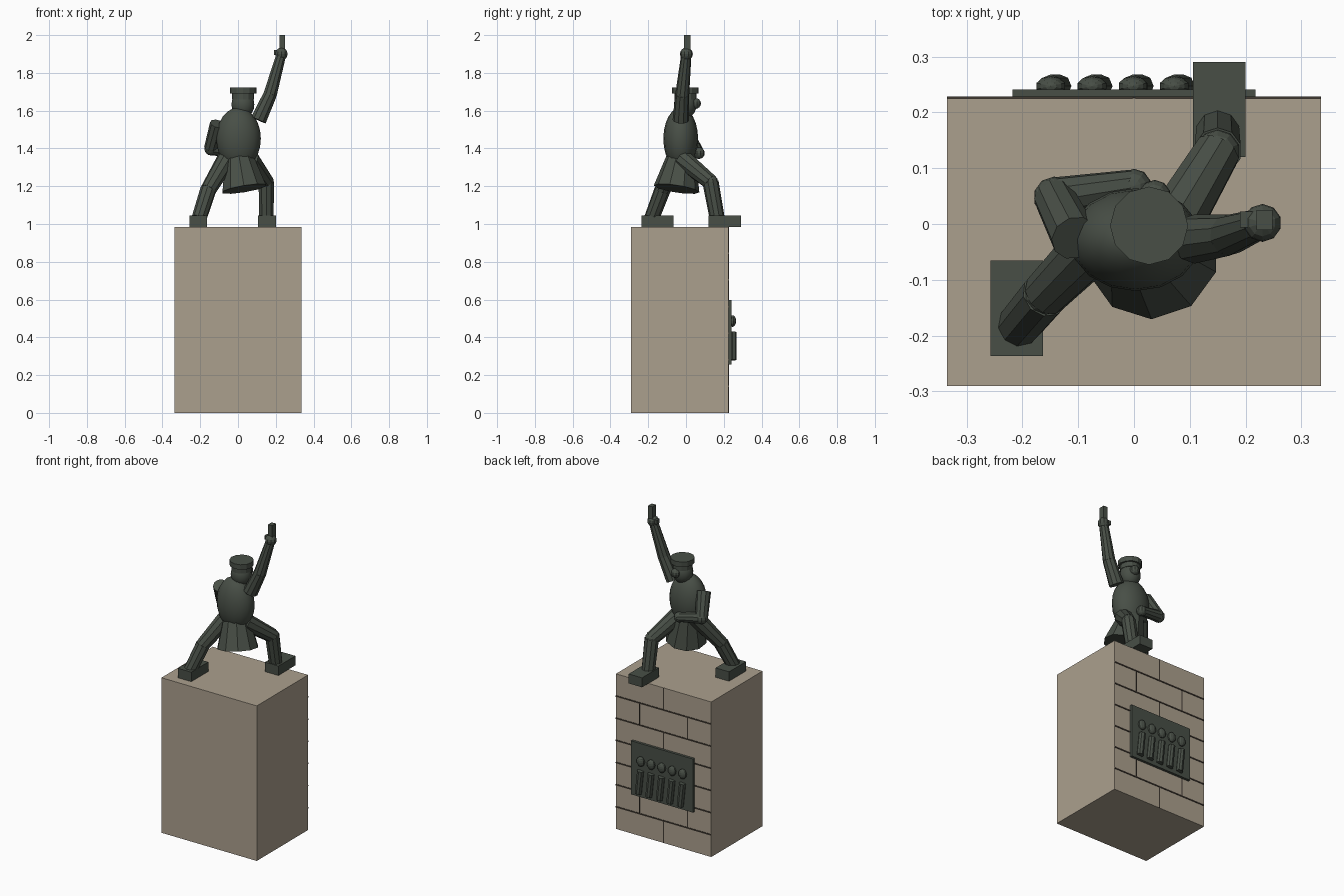
import bpy, math
from mathutils import Vector

if "Cube" in bpy.data.objects:
    bpy.data.objects.remove(bpy.data.objects["Cube"])


def material(name, rgb):
    m = bpy.data.materials.new(name)
    m.diffuse_color = (*rgb, 1)
    m.use_nodes = True
    m.node_tree.nodes["Principled BSDF"].inputs["Base Color"].default_value = m.diffuse_color
    return m


STONE = material("stone", (0.41, 0.35, 0.27))
BRONZE = material("bronze", (0.065, 0.078, 0.062))
JOINT = material("dark_joint", (0.05, 0.04, 0.03))


def finish(name, mat):
    ob = bpy.context.object
    ob.name = name
    ob.data.materials.append(mat)
    return ob


def box(name, x, y, z, mat=BRONZE):
    """Box from (min, max) ranges."""
    r = (x, y, z)
    bpy.ops.mesh.primitive_cube_add(size=1, location=[(a + b) / 2 for a, b in r])
    ob = finish(name, mat)
    ob.scale = [b - a for a, b in r]
    return ob


def ball(name, loc, radii, seg=12, rings=8, smooth=False):
    bpy.ops.mesh.primitive_uv_sphere_add(segments=seg, ring_count=rings, radius=1, location=loc)
    ob = finish(name, BRONZE)
    ob.scale = radii if isinstance(radii, tuple) else (radii,) * 3
    if smooth:
        bpy.ops.object.shade_smooth()
    return ob


def limb(name, a, b, r1, r2, sides=10):
    """Tapered cylinder from point a (radius r1) to point b (radius r2)."""
    a, b = Vector(a), Vector(b)
    bpy.ops.mesh.primitive_cone_add(vertices=sides, radius1=r1, radius2=r2,
                                    depth=(b - a).length, location=(a + b) / 2)
    ob = finish(name, BRONZE)
    ob.rotation_mode = 'QUATERNION'
    ob.rotation_quaternion = Vector((0, 0, 1)).rotation_difference(b - a)
    return ob


# Pedestal with masonry joints on the plaque side
TOP, BACK, HALF = 0.985, 0.225, 0.335
box("pedestal", (-HALF, HALF), (-0.29, BACK), (0, TOP), STONE)
row = TOP / 7
for i in range(7):
    if i:
        box(f"course_joint_{i}", (-HALF, HALF), (BACK - 0.004, BACK + 0.003),
            (i * row - 0.004, i * row + 0.004), JOINT)
    for x in ([0] if i % 2 == 0 else [-0.17, 0.17]):
        box(f"upright_joint_{i}", (x - 0.003, x + 0.003), (BACK - 0.004, BACK + 0.002),
            (i * row, (i + 1) * row), JOINT)

# Relief plaque with five leaning figures
box("plaque", (-0.218, 0.218), (BACK - 0.004, 0.241), (0.257, 0.597))
for i in range(5):
    x = -0.149 + i * 0.0737
    ball(f"relief_head_{i}", (x, 0.247, 0.486), (0.027, 0.018, 0.031), 10, 8)
    limb(f"relief_body_{i}", (x + 0.016, 0.247, 0.28), (x, 0.247, 0.428), 0.021, 0.021, 8)

# Feet
box("front_foot", (0.106, 0.2), (0.12, 0.29), (TOP, 1.045))
box("rear_foot", (-0.257, -0.163), (-0.236, -0.065), (TOP, 1.045))

# Legs
for side, hip, knee, ankle in (
        ("front", (0.06, -0.02, 1.345), (0.15, 0.13, 1.222), (0.15, 0.165, 1.03)),
        ("rear", (-0.05, -0.015, 1.36), (-0.158, -0.125, 1.18), (-0.206, -0.182, 1.03))):
    limb(side + "_thigh", hip, knee, 0.053, 0.042)
    ball(side + "_knee", knee, 0.04, 10, 8)
    limb(side + "_shin", knee, ankle, 0.043, 0.04)

# Coat
limb("coat_skirt", (0.033, -0.05, 1.186), (0.0, -0.02, 1.385), 0.122, 0.07)
ball("torso", (0.003, -0.028, 1.452), (0.118, 0.092, 0.165), 16, 12, True)

# Head and cap
limb("neck", (0.015, -0.015, 1.55), (0.025, -0.005, 1.62), 0.042, 0.042)
ball("head", (0.026, -0.004, 1.632), (0.062, 0.06, 0.072), 14, 10, True)
ball("face", (0.037, 0.05, 1.638), 0.029, 10, 8)
limb("cap_band", (0.027, -0.003, 1.66), (0.027, -0.003, 1.695), 0.059, 0.059, 12)
limb("cap_top", (0.027, -0.003, 1.69), (0.027, -0.003, 1.722), 0.07, 0.07, 12)

# Raised arm
elbow = (0.17, -0.02, 1.685)
hand = (0.23, 0.002, 1.9)
limb("raised_upper_arm", (0.108, -0.027, 1.55), elbow, 0.044, 0.037)
ball("raised_elbow", elbow, 0.035, 10, 8)
limb("raised_forearm", elbow, hand, 0.037, 0.027)
ball("raised_hand", hand, 0.034, 10, 8)
box("pistol_barrel", (0.219, 0.248), (-0.011, 0.025), (1.9, 2.0))
box("pistol_grip", (0.19, 0.225), (-0.006, 0.022), (1.895, 1.92))

# Bent arm across the waist
elbow = (-0.143, 0.048, 1.4)
limb("bent_upper_arm", (-0.106, -0.025, 1.53), elbow, 0.043, 0.037)
ball("bent_elbow", elbow, 0.037, 10, 8)
limb("bent_forearm", elbow, (0.0, 0.07, 1.375), 0.036, 0.028)
ball("bent_hand", (0.0, 0.068, 1.375), 0.031, 10, 8)
